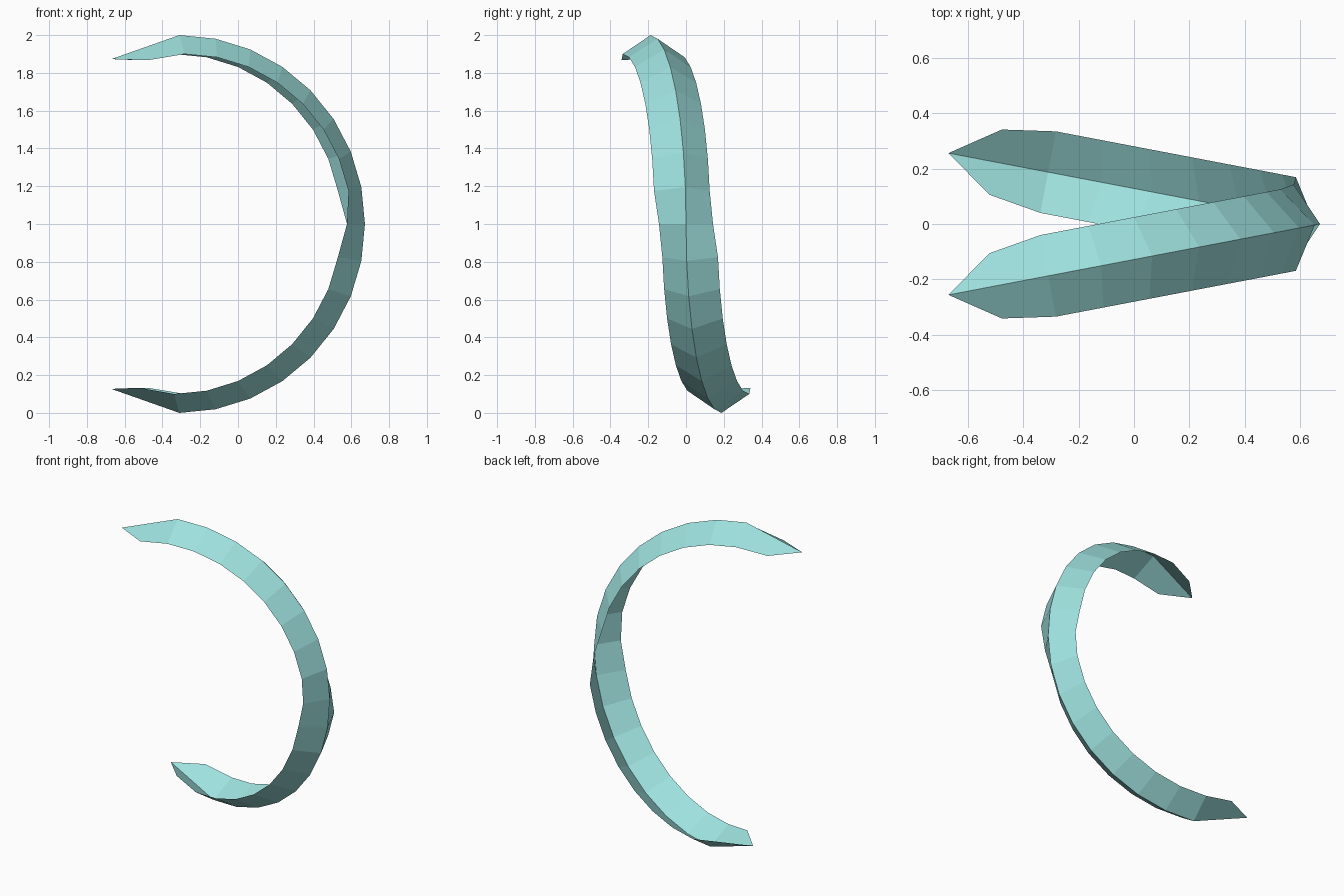
import bpy, math
from mathutils import Matrix, Vector

if "Cube" in bpy.data.objects:
    bpy.data.objects.remove(bpy.data.objects["Cube"])

STEPS = 8                      # segments in each quarter of the C
TILT = math.radians(10.8)      # each half leans away from the xz plane
PIVOT = Vector((0.672, 0, 1))  # middle of the outer ridge
HALF_W, R_OUT, R_IN = 0.15, 1.0, 0.9

lean = Matrix.Rotation(TILT, 3, 'Z')
flip = Matrix.Rotation(math.pi, 3, 'X')


def place(dist, y, z):
    """Point of the upper half, dist measured back from the pivot."""
    return PIVOT + lean @ Vector((-dist, y, z))


# upper half: V-shaped open section (front edge, ridge, back edge)
upper = []
for i in range(1, STEPS + 1):
    a = math.pi / 2 * i / STEPS
    c, s = math.cos(a), math.sin(a)
    upper.append([place(1 - R_IN * c, -HALF_W, R_IN * s),
                  place(1 - R_OUT * c, 0, R_OUT * s),
                  place(1 - R_IN * c, HALF_W, R_IN * s)])
end_tip = [place(1.193, -0.12, 0.867), place(1.367, 0, 0.873), place(1.193, 0.12, 0.867)]
upper.append(end_tip)


def turned(p):
    """Half turn about the x axis through z = 1."""
    return flip @ (p - Vector((0, 0, 1))) + Vector((0, 0, 1))


# lower half is the upper half turned over, joined at the middle section
lower = [[turned(p) for p in reversed(sec)] for sec in upper]
middle = [Vector((0.577, -0.143, 1)), PIVOT, Vector((0.577, 0.143, 1))]
sections = lower[::-1] + [middle] + upper

verts = [p for sec in sections for p in sec]
faces = []
for i in range(len(sections) - 1):
    for j in range(2):
        a = i * 3 + j
        faces.append((a, a + 1, a + 4, a + 3)[::-1])
faces = [f[::-1] for f in faces]   # wind outward
# let every outer face point away from the C centre
centre = Vector((-0.32, 0, 1))
mesh = bpy.data.meshes.new("crescent_band")
mesh.from_pydata(verts, [], faces)
mesh.update()
if sum(p.normal.dot(p.center - centre) for p in mesh.polygons) < 0:
    mesh.flip_normals()

teal = bpy.data.materials.new("pale teal")
teal.diffuse_color = (0.34, 0.75, 0.73, 1)
teal.use_nodes = True
teal.node_tree.nodes["Principled BSDF"].inputs["Base Color"].default_value = teal.diffuse_color
mesh.materials.append(teal)
band = bpy.data.objects.new("crescent_band", mesh)
bpy.context.collection.objects.link(band)
